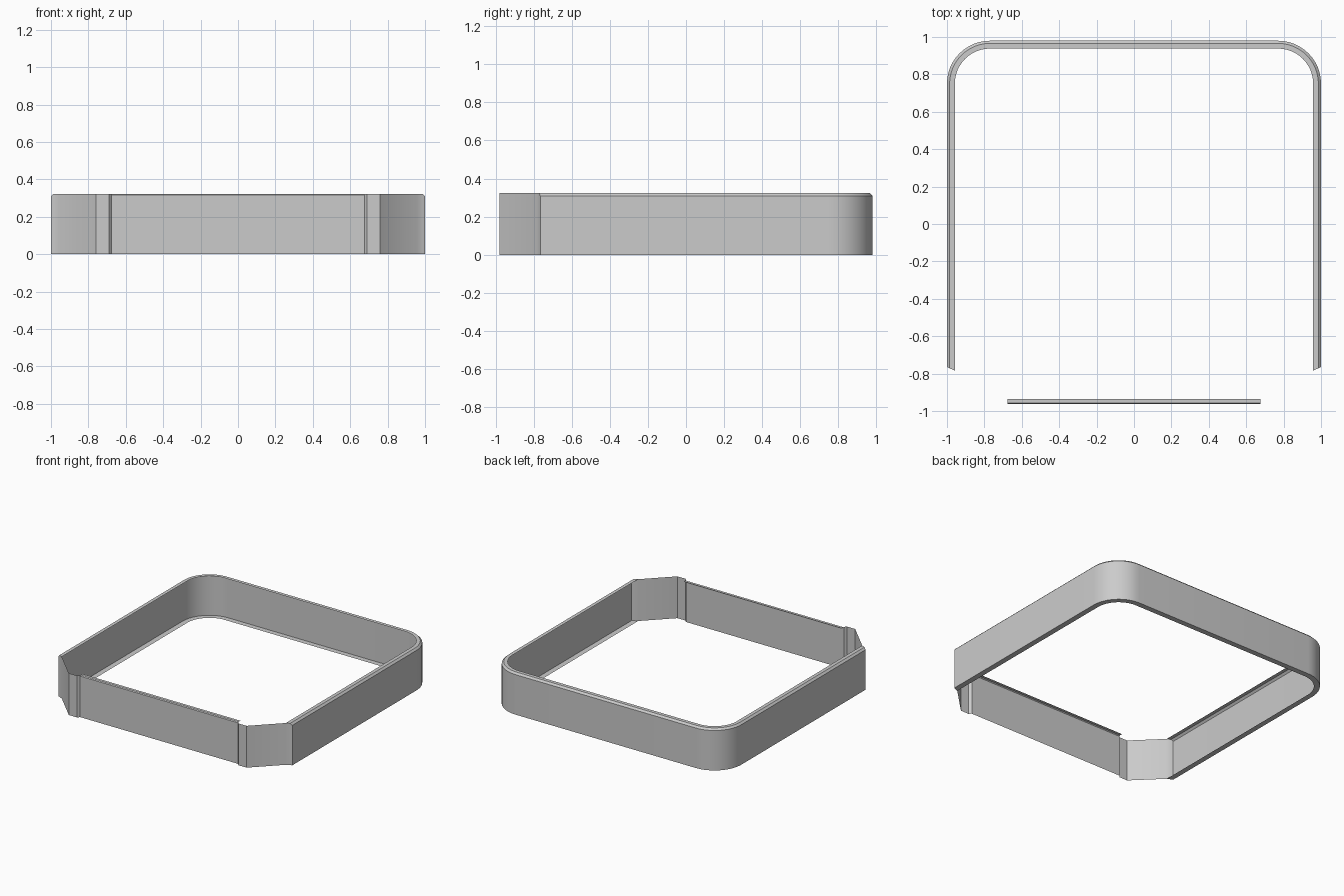
import bpy
import bmesh
import math

if "Cube" in bpy.data.objects:
    bpy.data.objects.remove(bpy.data.objects["Cube"], do_unlink=True)

H = 0.323        # band height
LIP = 0.042      # width of the inward flanges
BEV = 0.014      # bevel on the outer top edge
R = 0.23         # rear corner radius
BACK = 0.98

grey = bpy.data.materials.new("plain grey")
grey.use_nodes = True
grey.diffuse_color = (0.6, 0.6, 0.6, 1)
grey.node_tree.nodes["Principled BSDF"].inputs["Base Color"].default_value = (0.6, 0.6, 0.6, 1)


def sheet(name, rows):
    """Skin consecutive rows of points into a single sheet."""
    bm = bmesh.new()
    verts = [[bm.verts.new(p) for p in row] for row in rows]
    for a, b in zip(verts, verts[1:]):
        for j in range(len(a) - 1):
            bm.faces.new((a[j], b[j], b[j + 1], a[j + 1]))
    mesh = bpy.data.meshes.new(name)
    bm.to_mesh(mesh)
    bm.free()
    mesh.materials.append(grey)
    obj = bpy.data.objects.new(name, mesh)
    bpy.context.collection.objects.link(obj)
    bpy.ops.object.select_all(action='DESELECT')
    obj.select_set(True)
    bpy.context.view_layer.objects.active = obj
    bpy.ops.object.shade_smooth_by_angle(angle=math.radians(30))
    return obj


def band_path(d):
    """Plan of the U-shaped band, moved inward by d."""
    end = -0.765 - 0.45 * d
    pts = [(1 - d, end)]
    for cx, start in ((1 - R, 0), (R - 1, 90)):
        for i in range(13):
            a = math.radians(start + i * 7.5)
            pts.append((cx + (R - d) * math.cos(a), BACK - R + (R - d) * math.sin(a)))
    pts.append((d - 1, end))
    return pts


# Sides and back: bottom flange, wall, bevel, top flange
profile = [(LIP, 0), (0, 0), (0, H - BEV), (BEV, H), (LIP, H)]
columns = [[(x, y, z) for x, y in band_path(d)] for d, z in profile]
sheet("side_and_back_band", list(zip(*columns)))

# Front panel with a flange along its top
front = [(-0.963, 0), (-0.963, H - 0.006), (-0.957, H), (-0.935, H)]
sheet("front_panel", [[(x, y, z) for y, z in front] for x in (-0.675, 0.675)])

# Thin chamfered corner plates that join the panel to the band ends
corner = [(0.675, -0.963, H), (0.69, -0.98, H), (0.76, -0.98, H),
          (1 - LIP, -0.765 - 0.45 * LIP, H),
          (1 - BEV, -0.765 - 0.45 * BEV, H), (1, -0.765, H - BEV)]
for name, side in (("left_corner_plate", 1), ("right_corner_plate", -1)):
    rows = [[(side * x, y, 0), (side * x, y, top)] for x, y, top in corner]
    sheet(name, rows[::side])
